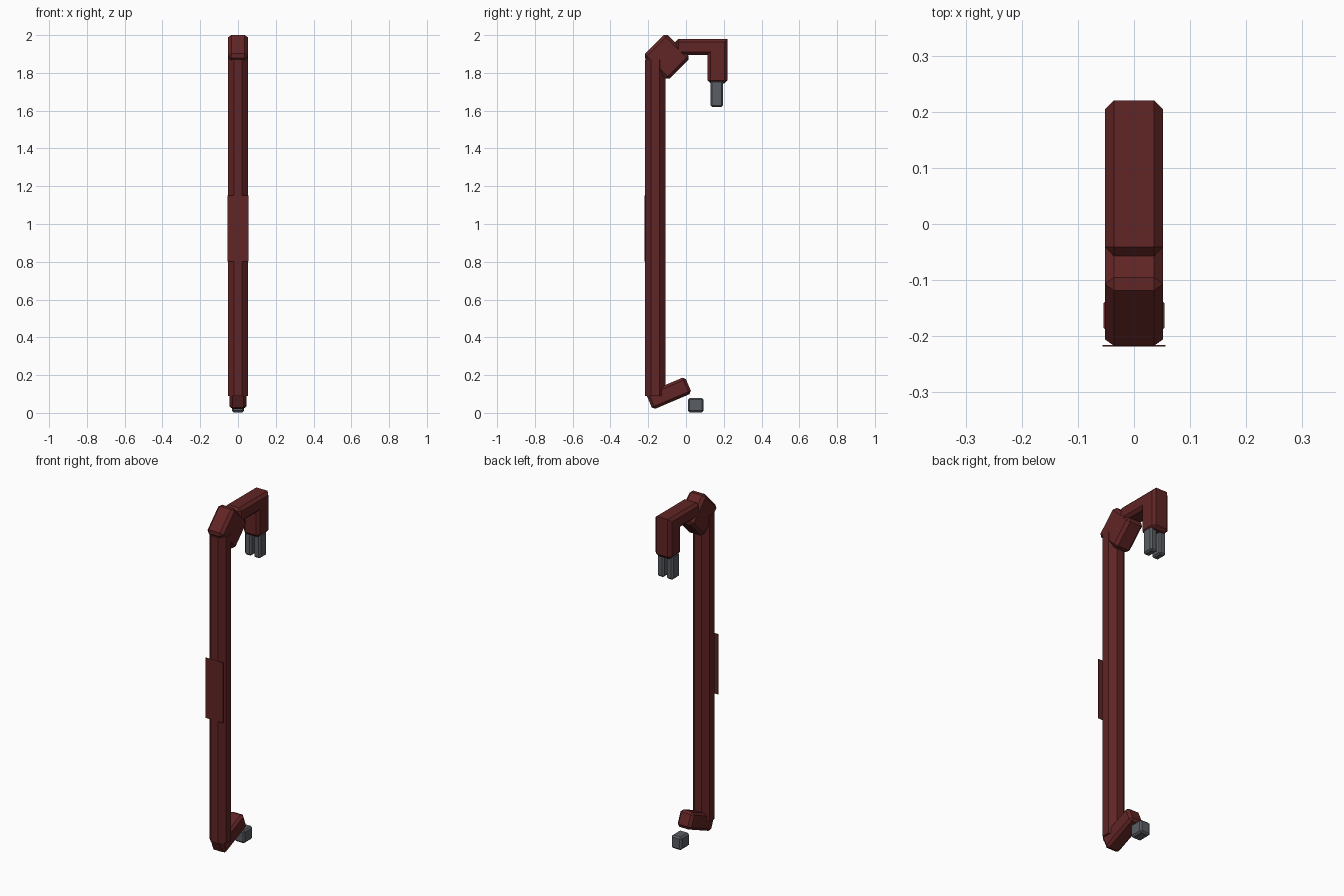
import bpy, bmesh, math
from mathutils import Matrix, Vector

if "Cube" in bpy.data.objects:
    bpy.data.objects.remove(bpy.data.objects["Cube"])


def material(name, rgb):
    m = bpy.data.materials.new(name)
    m.use_nodes = True
    m.diffuse_color = (*rgb, 1)
    m.node_tree.nodes["Principled BSDF"].inputs["Base Color"].default_value = (*rgb, 1)
    return m


red = material("dark red", (0.12, 0.018, 0.018))
grey = material("steel grey", (0.10, 0.11, 0.125))


def finish(name, bm, mat):
    bmesh.ops.recalc_face_normals(bm, faces=bm.faces)
    mesh = bpy.data.meshes.new(name)
    bm.to_mesh(mesh)
    bm.free()
    mesh.materials.append(mat)
    obj = bpy.data.objects.new(name, mesh)
    bpy.context.collection.objects.link(obj)
    return obj


def chamfer(bm, edges, width):
    bmesh.ops.bevel(bm, geom=edges, offset=width, segments=1,
                    profile=0.5, affect='EDGES')


def box(name, centre, size, mat, bevel=0.0, tilt=0.0):
    """Chamfered box, tilted about the x axis (degrees)."""
    bm = bmesh.new()
    bmesh.ops.create_cube(bm, size=1, matrix=Matrix.Diagonal((*size, 1)))
    if bevel:
        chamfer(bm, bm.edges[:], bevel)
    bm.transform(Matrix.Translation(centre) @ Matrix.Rotation(math.radians(tilt), 4, 'X'))
    return finish(name, bm, mat)


# Octagonal upright with a flat side to the front
bm = bmesh.new()
radius = 0.054 / math.cos(math.pi / 8)
bmesh.ops.create_cone(bm, cap_ends=True, segments=8, radius1=radius, radius2=radius,
                      depth=1.78, matrix=Matrix.Translation((0, -0.163, 0.98))
                      @ Matrix.Rotation(math.pi / 8, 4, 'Z'))
finish("upright", bm, red)

# Tilted foot and head blocks
box("foot_arm", (0, -0.091, 0.104), (0.088, 0.225, 0.095), red, 0.014, 23)
box("head_block", (0, -0.102, 1.885), (0.104, 0.172, 0.186), red, 0.0163, 45)

# Hooked arm: an L profile extruded across x, chamfered except at the elbow
profile = [(-0.057, 1.98), (0.22, 1.98), (0.22, 1.745),
           (0.114, 1.745), (0.114, 1.895), (-0.057, 1.895)]
bm = bmesh.new()
face = bm.faces.new([bm.verts.new((-0.052, y, z)) for y, z in profile])
ext = bmesh.ops.extrude_face_region(bm, geom=[face])
bmesh.ops.translate(bm, vec=(0.104, 0, 0),
                    verts=[v for v in ext["geom"] if isinstance(v, bmesh.types.BMVert)])
bmesh.ops.recalc_face_normals(bm, faces=bm.faces)
elbow = [Vector(profile[1]), Vector(profile[4])]


def at_elbow(edge):
    return any(all((v.co.yz - p).length < 0.001 for v in edge.verts) for p in elbow)


chamfer(bm, [e for e in bm.edges if not at_elbow(e)], 0.016)
finish("hook_arm", bm, red)

# Two prongs under the hook
for side, x in (("left", 0.029), ("right", -0.029)):
    box(side + "_prong", (x, 0.163, 1.69), (0.042, 0.066, 0.14), grey, 0.008)

# Loose block by the foot and thin plate on the front
box("foot_block", (0, 0.052, 0.041), (0.065, 0.083, 0.076), grey, 0.009)
box("front_plate", (0, -0.217, 0.977), (0.112, 0.003, 0.35), red)
